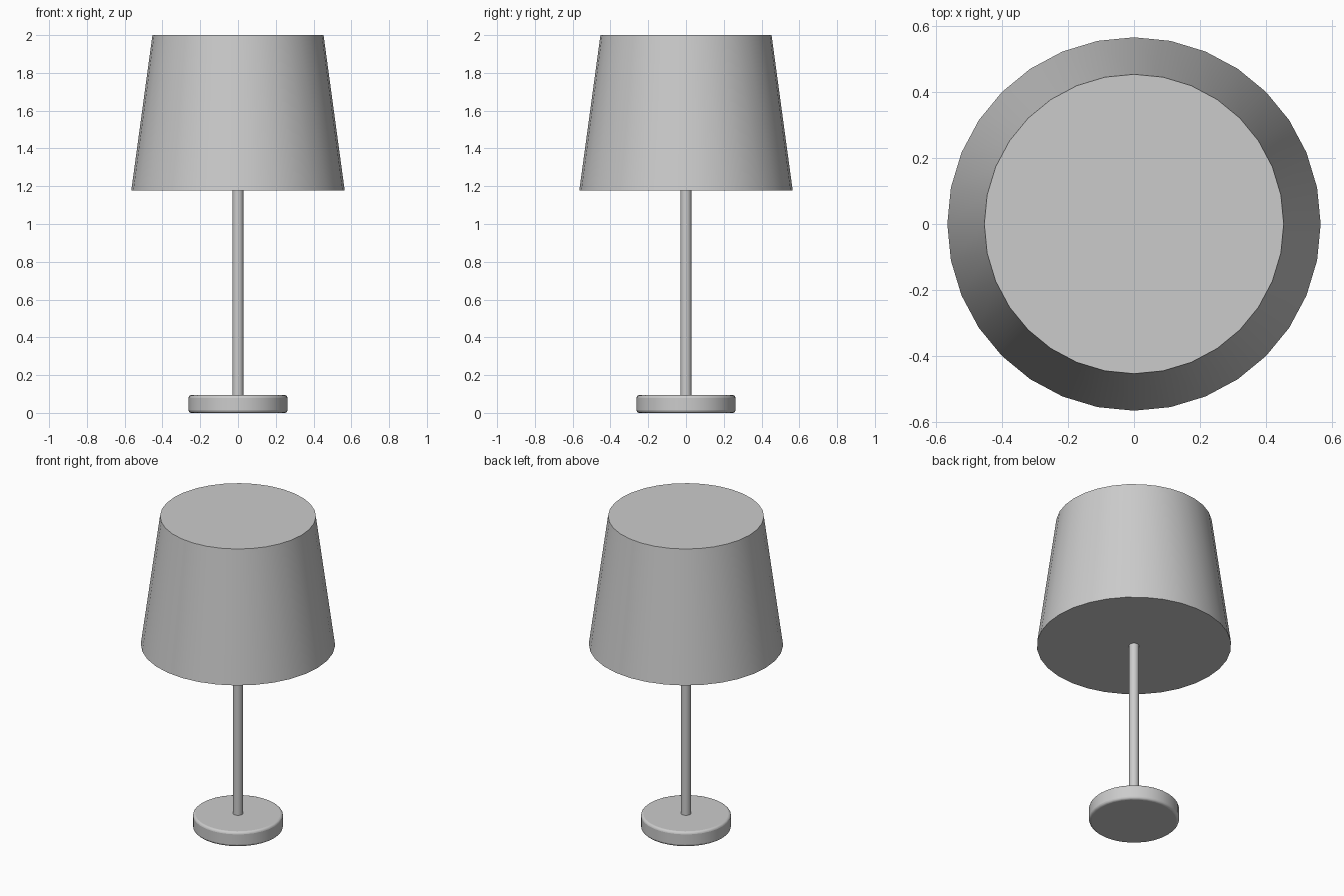
import bpy
import math

if "Cube" in bpy.data.objects:
    bpy.data.objects.remove(bpy.data.objects["Cube"])


def lathe_part(name, r_bottom, r_top, z0, z1, sides=32, bevel=0.0):
    """Upright capped cylinder or cone with smooth sides and crisp rims."""
    bpy.ops.mesh.primitive_cone_add(
        vertices=sides, radius1=r_bottom, radius2=r_top,
        depth=z1 - z0, location=(0, 0, (z0 + z1) / 2))
    obj = bpy.context.object
    obj.name = name
    if bevel:
        mod = obj.modifiers.new("rounded_rim", 'BEVEL')
        mod.width = bevel
        mod.segments = 3
        mod.limit_method = 'ANGLE'
        mod.angle_limit = math.radians(40)
    bpy.ops.object.shade_smooth_by_angle(angle=math.radians(35))
    return obj


# Round foot with softened rims
lathe_part("base", 0.262, 0.262, 0.0, 0.094, bevel=0.014)

# Thin stem from foot to shade
lathe_part("stem", 0.029, 0.029, 0.09, 1.18)

# Tapered closed shade
lathe_part("shade", 0.565, 0.453, 1.177, 2.0)
